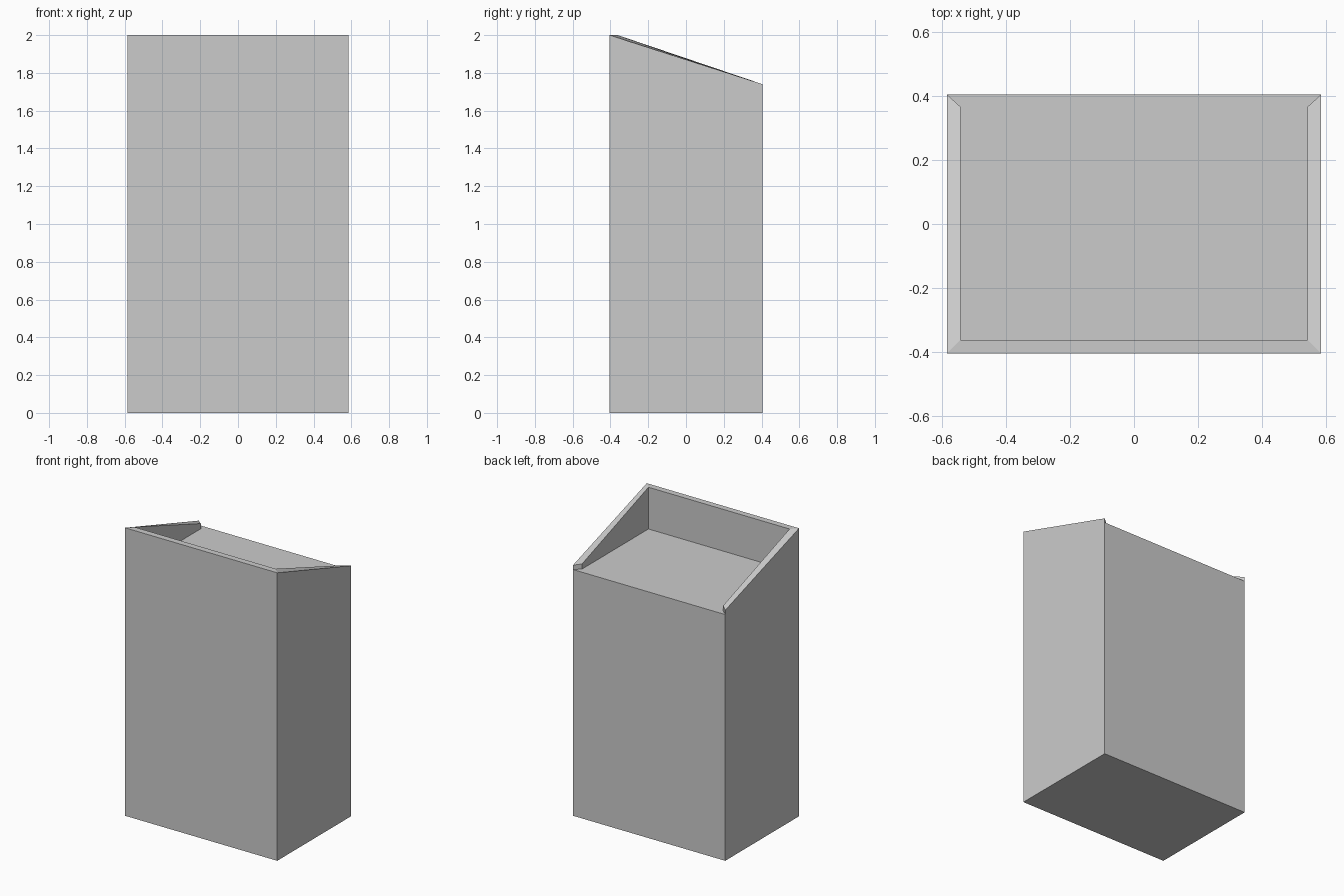
import bpy, bmesh

if "Cube" in bpy.data.objects:
    bpy.data.objects.remove(bpy.data.objects["Cube"])

X, Y = 0.585, 0.405            # outer half width / half depth
IX, IY0, IY1 = 0.542, -0.362, 0.366  # inner recess limits
FRONT, BACK, FLOOR = 2.0, 1.74, 1.71

# U-shaped path: back left, front left, front right, back right
outer = [(-X, Y), (-X, -Y), (X, -Y), (X, Y)]
inner = [(-IX, IY1), (-IX, IY0), (IX, IY0), (IX, IY1)]
rim_z = [BACK, FRONT, FRONT, BACK]
inner_z = [BACK + 0.006, FRONT, FRONT, BACK + 0.006]

bm = bmesh.new()


def row(points, heights):
    return [bm.verts.new((x, y, z)) for (x, y), z in zip(points, heights)]


base = row(outer, [0] * 4)
rim = row(outer, rim_z)
lip = row(inner, inner_z)
well = row(inner, [FLOOR] * 4)
back_l = bm.verts.new((-X, Y, FLOOR))
back_r = bm.verts.new((X, Y, FLOOR))

# outer walls, sloping rim and recess walls along the U
for i in range(3):
    j = i + 1
    wall = [base[i], base[j], rim[j], rim[i]]
    if i == 0:
        wall.append(back_l)
    if i == 2:
        wall.insert(2, back_r)
    bm.faces.new(wall)
    bm.faces.new([rim[i], rim[j], lip[j], lip[i]])
    bm.faces.new([lip[i], lip[j], well[j], well[i]])

# mitred rim ends at the open back
bm.faces.new([back_l, rim[0], lip[0], well[0]])
bm.faces.new([back_r, well[3], lip[3], rim[3]])

# back wall, recess floor and underside
bm.faces.new([base[3], base[0], back_l, back_r])
bm.faces.new([back_l, well[0], well[1], well[2], well[3], back_r])
bm.faces.new(base[::-1])
bmesh.ops.recalc_face_normals(bm, faces=bm.faces[:])

mesh = bpy.data.meshes.new("cabinet_body")
bm.to_mesh(mesh)
bm.free()
bpy.context.collection.objects.link(bpy.data.objects.new("cabinet_body", mesh))
